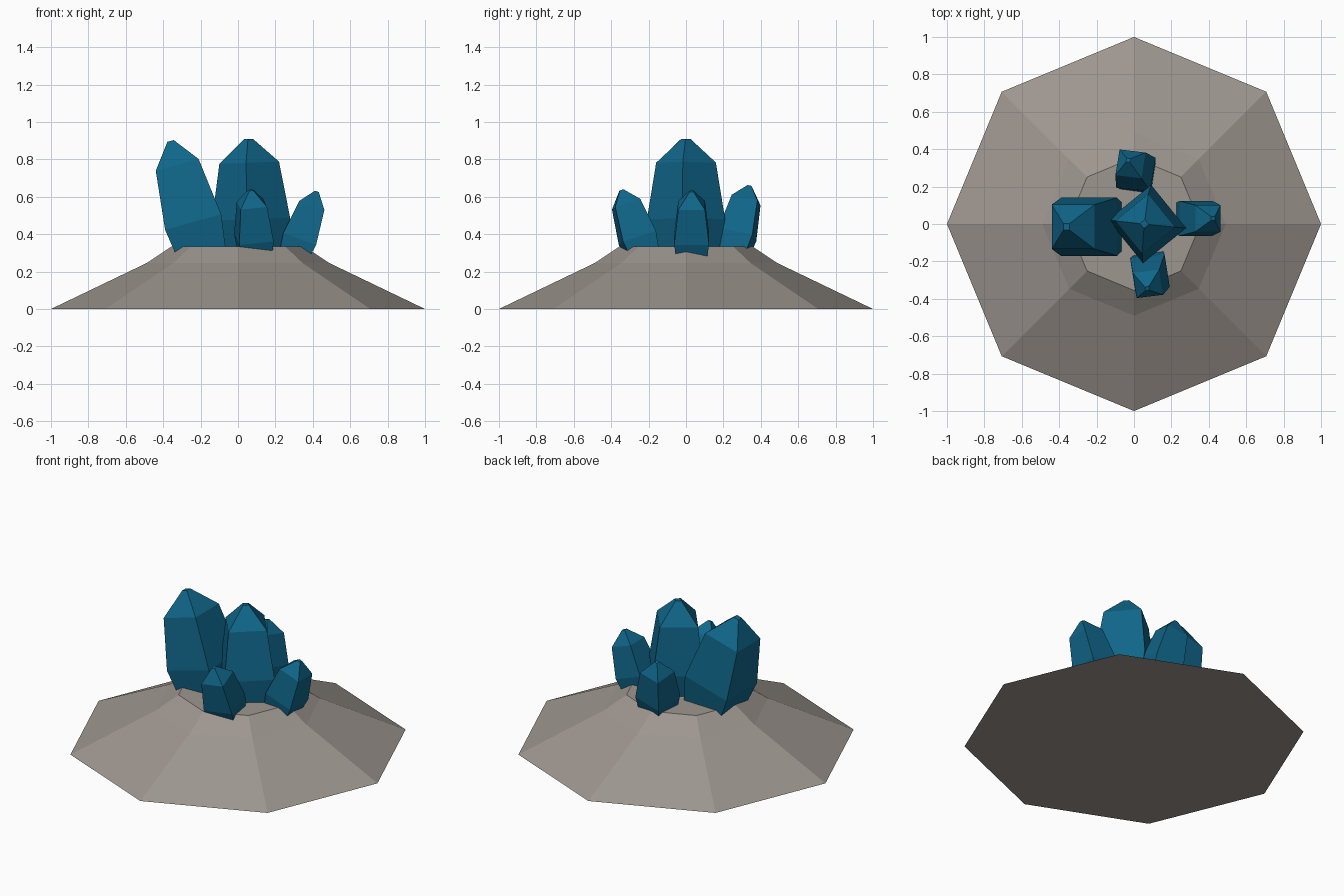
import bpy, bmesh, math
from mathutils import Vector, Matrix

if "Cube" in bpy.data.objects:
    bpy.data.objects.remove(bpy.data.objects["Cube"])


def material(name, rgb):
    m = bpy.data.materials.new(name)
    m.diffuse_color = (*rgb, 1)
    m.use_nodes = True
    m.node_tree.nodes["Principled BSDF"].inputs["Base Color"].default_value = m.diffuse_color
    return m


stone = material("warm grey stone", (0.34, 0.305, 0.275))
teal = material("teal crystal", (0.005, 0.133, 0.255))


def lathe(name, profile, sides, mat, matrix=Matrix()):
    """Stack of polygon rings (radius, height), capped at both ends."""
    bm = bmesh.new()
    rings = [[bm.verts.new(matrix @ Vector((r * math.cos(2 * math.pi * i / sides),
                                            r * math.sin(2 * math.pi * i / sides), z)))
              for i in range(sides)] for r, z in profile]
    for a, b in zip(rings, rings[1:]):
        for i in range(sides):
            j = (i + 1) % sides
            bm.faces.new((a[i], a[j], b[j], b[i]))
    bm.faces.new(rings[0][::-1])
    bm.faces.new(rings[-1])
    bmesh.ops.recalc_face_normals(bm, faces=bm.faces)
    me = bpy.data.meshes.new(name)
    bm.to_mesh(me)
    bm.free()
    me.materials.append(mat)
    ob = bpy.data.objects.new(name, me)
    bpy.context.collection.objects.link(ob)
    return ob


# Octagonal rock mound
lathe("rock_base", [(1, 0), (0.49, 0.245), (0.355, 0.335)], 8, stone)

# Square crystals: height is measured from the widest ring
CRYSTAL = [(0.18, -0.2), (0.22, 0), (0.168, 0.317), (0.025, 0.45)]


def crystal(name, widest, lean, size, turn):
    tilt = Vector((0, 0, 1)).rotation_difference(Vector(lean)).to_matrix().to_4x4()
    mat = (Matrix.Translation(widest) @ tilt
           @ Matrix.Rotation(math.radians(turn), 4, 'Z') @ Matrix.Scale(size, 4))
    lathe(name, CRYSTAL, 4, teal, mat)


crystal("centre_crystal", (0.07, 0, 0.48), (-0.01, 0, 0.30), 0.955, -6)
crystal("left_crystal", (-0.24, -0.015, 0.465), (-0.085, 0, 0.305), 1.0, 45)
crystal("right_crystal", (0.33, 0.03, 0.375), (0.34, 0, 0.94), 0.6, 45)
crystal("back_crystal", (0.01, 0.275, 0.40), (-0.04, 0.065, 0.255), 0.6, 37)
crystal("front_crystal", (0.085, -0.26, 0.38), (-0.015, -0.085, 0.255), 0.6, 53)
